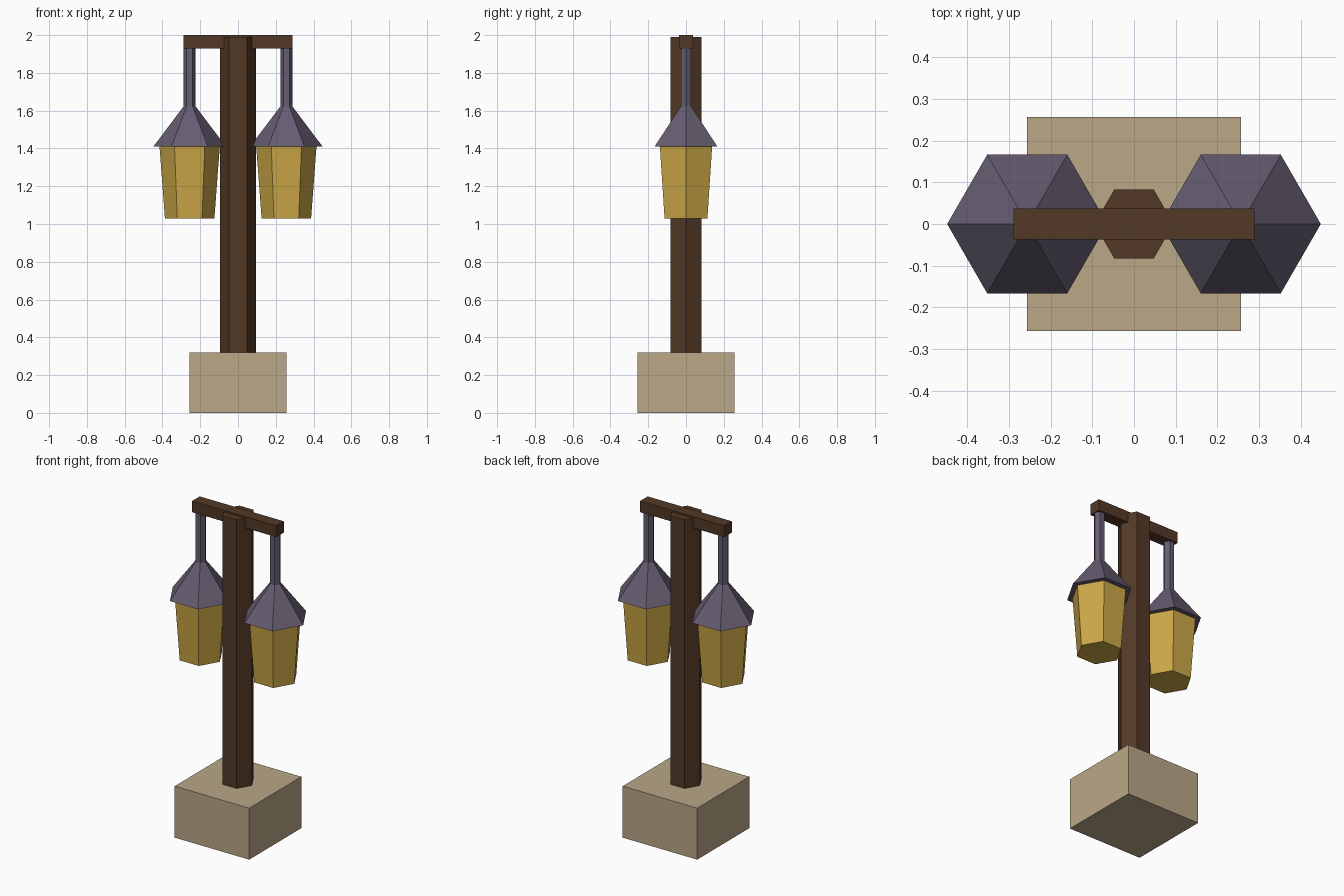
import bpy
import math

default = bpy.data.objects.get("Cube")
if default:
    bpy.data.objects.remove(default, do_unlink=True)


def material(name, rgb):
    """Flat material from 0-255 display colour, stored as linear values."""
    linear = [((c / 255 + 0.055) / 1.055) ** 2.4 for c in rgb] + [1.0]
    mat = bpy.data.materials.new(name)
    mat.use_nodes = True
    mat.diffuse_color = linear
    mat.node_tree.nodes["Principled BSDF"].inputs["Base Color"].default_value = linear
    return mat


stone = material("sandy stone", (186, 167, 135))
wood = material("dark wood", (82, 57, 38))
metal = material("purple grey metal", (102, 93, 113))
glass = material("amber glass", (203, 167, 70))


def block(name, size, z, mat):
    bpy.ops.mesh.primitive_cube_add(size=1, location=(0, 0, z + size[2] / 2))
    obj = bpy.context.object
    obj.scale = size
    bpy.ops.object.transform_apply(location=False, rotation=False, scale=True)
    obj.name = name
    obj.data.materials.append(mat)


def hexagon(name, x, bottom, top, r_bottom, r_top, mat):
    """Six-sided tapered prism with corners on the x axis."""
    bpy.ops.mesh.primitive_cone_add(
        vertices=6, radius1=r_bottom, radius2=r_top, depth=top - bottom,
        location=(x, 0, (bottom + top) / 2), rotation=(0, 0, math.pi / 2))
    obj = bpy.context.object
    bpy.ops.object.transform_apply(location=False, rotation=True, scale=False)
    obj.name = name
    obj.data.materials.append(mat)


# Stone footing, post and cross beam
block("stone_base", (0.512, 0.512, 0.32), 0, stone)
hexagon("post", 0, 0.3, 1.99, 0.095, 0.095, wood)
block("cross_beam", (0.578, 0.074, 0.07), 1.93, wood)

# One hanging lantern on each side
for side, x in (("left", 0.256), ("right", -0.256)):
    hexagon(side + "_hanger", x, 1.6, 1.94, 0.032, 0.032, metal)
    hexagon(side + "_lantern_roof", x, 1.41, 1.625, 0.192, 0.03, metal)
    hexagon(side + "_lantern_glass", x, 1.03, 1.415, 0.131, 0.16, glass)
